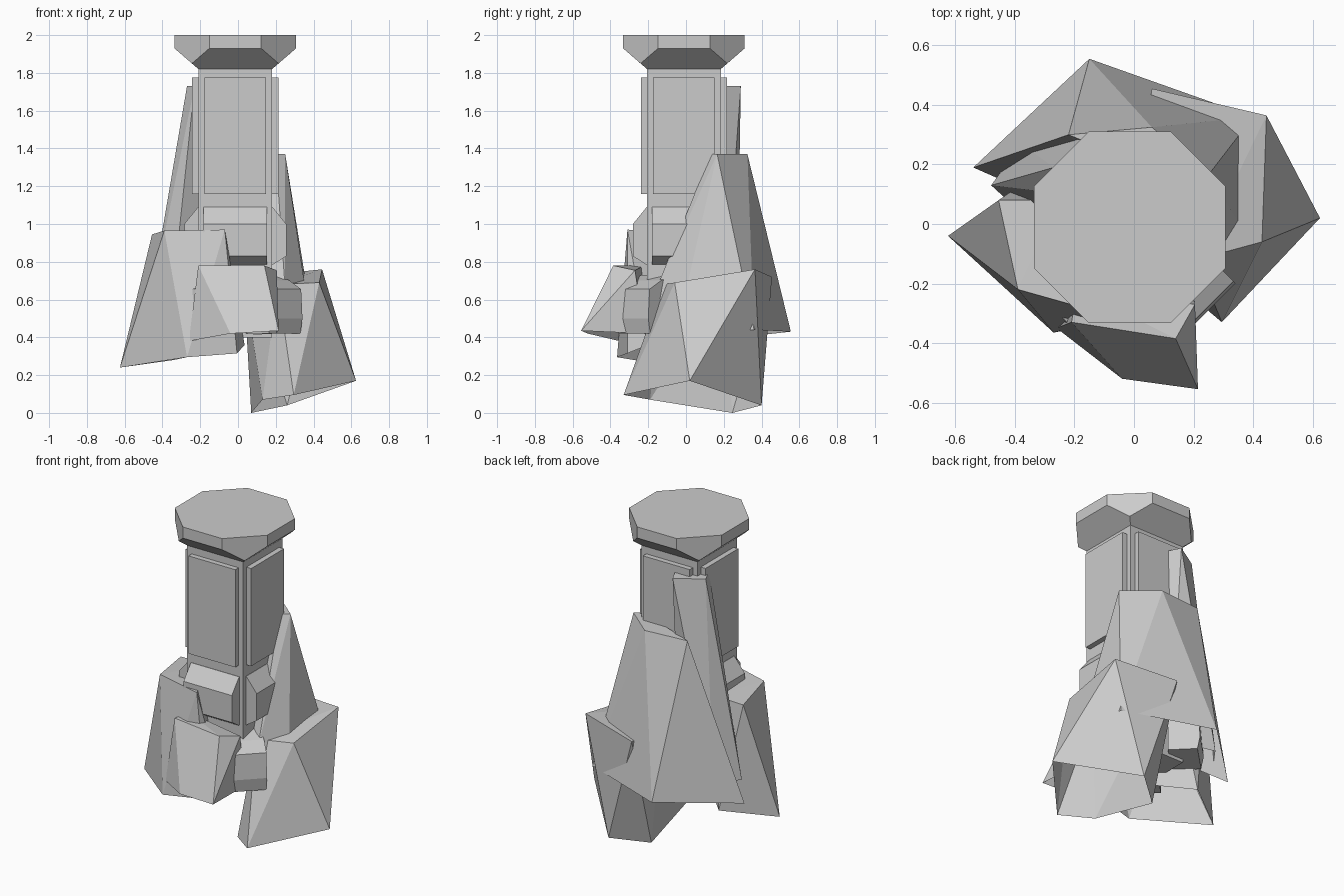
import bpy, bmesh, math
from mathutils import Matrix, Vector

if "Cube" in bpy.data.objects:
    bpy.data.objects.remove(bpy.data.objects["Cube"])

CENTRE = Matrix.Translation((-0.0145, -0.011, 0))


def hull(name, points, matrix=Matrix(), open_base=False):
    """Flat-faced convex solid around a few corner points, optionally open below."""
    bm = bmesh.new()
    for p in points:
        bm.verts.new(matrix @ Vector(p))
    res = bmesh.ops.convex_hull(bm, input=bm.verts)
    junk = {g for g in res["geom_interior"] + res["geom_unused"]
            if isinstance(g, bmesh.types.BMVert) and g.is_valid}
    if junk:
        bmesh.ops.delete(bm, geom=list(junk), context='VERTS')
    bmesh.ops.dissolve_limit(bm, angle_limit=math.radians(1), verts=bm.verts, edges=bm.edges)
    bmesh.ops.recalc_face_normals(bm, faces=bm.faces)
    if open_base:
        bm.normal_update()
        below = [f for f in bm.faces if f.normal.z < -0.5]
        bmesh.ops.delete(bm, geom=below, context='FACES')
    mesh = bpy.data.meshes.new(name)
    bm.to_mesh(mesh)
    bm.free()
    obj = bpy.data.objects.new(name, mesh)
    bpy.context.collection.objects.link(obj)
    return obj


def square(h, z):
    return [(x, y, z) for x in (-h, h) for y in (-h, h)]


def octagon(h, c, z):
    return [p for a in (-1, 1) for b in (-1, 1)
            for p in ((a * h, b * c, z), (a * c, b * h, z))]


def around(name, profile, half_width, start=0):
    """Extrude a (distance, height) profile sideways, repeated on four sides."""
    for i in range(4):
        turn = CENTRE @ Matrix.Rotation(math.radians(start + 90 * i), 4, 'Z')
        hull(f"{name}_{i + 1}",
             [(d, s * half_width, z) for d, z in profile for s in (-1, 1)], turn)


# Column shaft and corner-cut cap
hull("shaft", square(0.195, 0.40) + square(0.195, 1.82), CENTRE)
hull("cap", square(0.195, 1.82) + square(0.2295, 1.85)
     + octagon(0.322, 0.137, 1.93) + octagon(0.322, 0.137, 2.0), CENTRE)

# Raised panels, collar blocks and diagonal foot blocks
around("panel", [(0.18, 1.16), (0.228, 1.16), (0.228, 1.775), (0.18, 1.775)], 0.163)
around("collar_block", [(0.15, 1.09), (0.197, 1.09), (0.27, 1.0), (0.27, 0.83),
                        (0.2, 0.785), (0.15, 0.785)], 0.168)
around("foot_block", [(0.2, 0.73), (0.29, 0.70), (0.375, 0.655), (0.385, 0.5),
                      (0.37, 0.42), (0.2, 0.42)], 0.118, 45)

# Hollow rocks leaning around the column
hull("right_rock", [
    (0.625, 0.02, 0.17), (0.295, -0.33, 0.095), (0.13, -0.19, 0.07),
    (0.07, 0.245, 0.0), (0.26, 0.40, 0.04), (0.445, 0.365, 0.76),
    (0.43, -0.06, 0.69), (0.21, -0.12, 0.68), (0.03, 0.2, 0.69),
    (0.06, 0.455, 0.72)], open_base=True)
hull("back_rock", [
    (0.20, 0.13, 1.37), (0.25, 0.165, 1.37), (0.06, 0.325, 1.37), (-0.22, 0.30, 1.37),
    (-0.15, 0.555, 0.43), (0.40, 0.36, 0.44), (0.39, -0.05, 0.43),
    (0.25, -0.16, 0.65), (-0.54, 0.19, 0.39)], open_base=True)
hull("tall_shard", [
    (-0.11, 0.29, 1.73), (-0.27, 0.19, 1.73), (-0.23, 0.10, 1.73), (-0.07, 0.21, 1.73),
    (-0.38, 0.27, 0.5), (-0.48, 0.13, 0.5), (-0.36, 0.02, 0.5), (-0.1, 0.2, 0.5)],
    open_base=True)
hull("left_rock", [
    (-0.455, 0.08, 0.945), (-0.39, -0.22, 0.965), (-0.07, -0.31, 0.97),
    (-0.25, 0.08, 0.95), (-0.625, -0.04, 0.24), (-0.27, -0.365, 0.295),
    (-0.005, -0.31, 0.315), (0.035, -0.2, 0.36), (-0.34, 0.16, 0.28)], open_base=True)
hull("front_rock", [
    (0.215, -0.555, 0.435), (-0.04, -0.52, 0.42), (-0.26, -0.35, 0.38),
    (-0.21, -0.33, 0.78), (-0.19, -0.22, 0.78), (0.14, -0.385, 0.78),
    (0.205, -0.27, 0.755), (0.20, -0.22, 0.42), (-0.2, -0.2, 0.4)], open_base=True)
